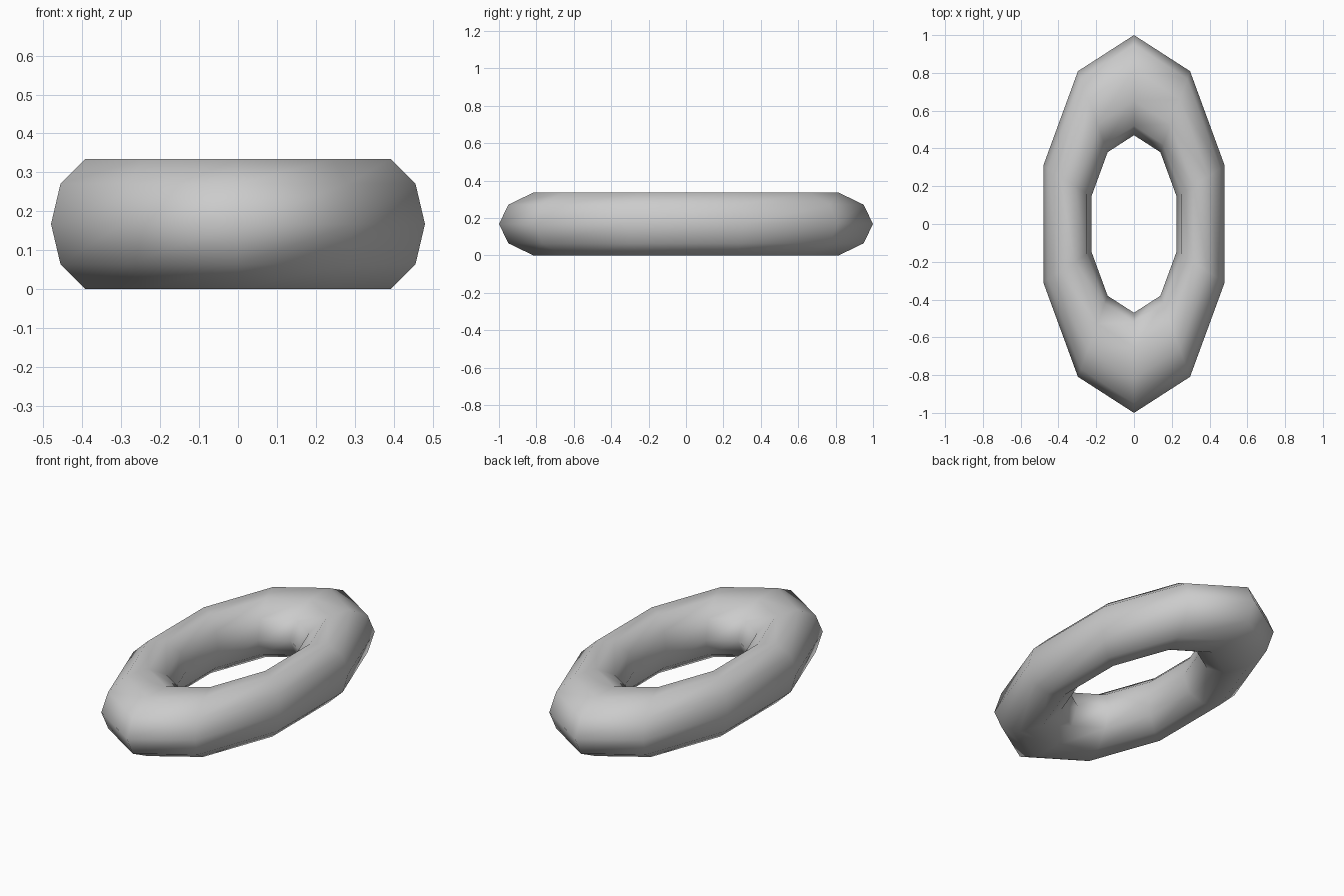
import bpy, math

if "Cube" in bpy.data.objects:
    bpy.data.objects.remove(bpy.data.objects["Cube"])

# Low-poly ring: 10 segments around, 10-sided tube, with a vertex at +y and -y
bpy.ops.mesh.primitive_torus_add(
    major_segments=10, minor_segments=10,
    major_radius=0.735, minor_radius=0.265,
    location=(0, 0, 0.1675), rotation=(0, 0, math.pi / 2))
ring = bpy.context.object
ring.name = "oval_ring"

# Squash into a flat oval link (local x runs along world y)
ring.scale = (1.0, 0.505, 0.1675 / (0.265 * math.sin(math.radians(72))))
bpy.ops.object.transform_apply(location=False, rotation=True, scale=True)
bpy.ops.object.shade_smooth()
